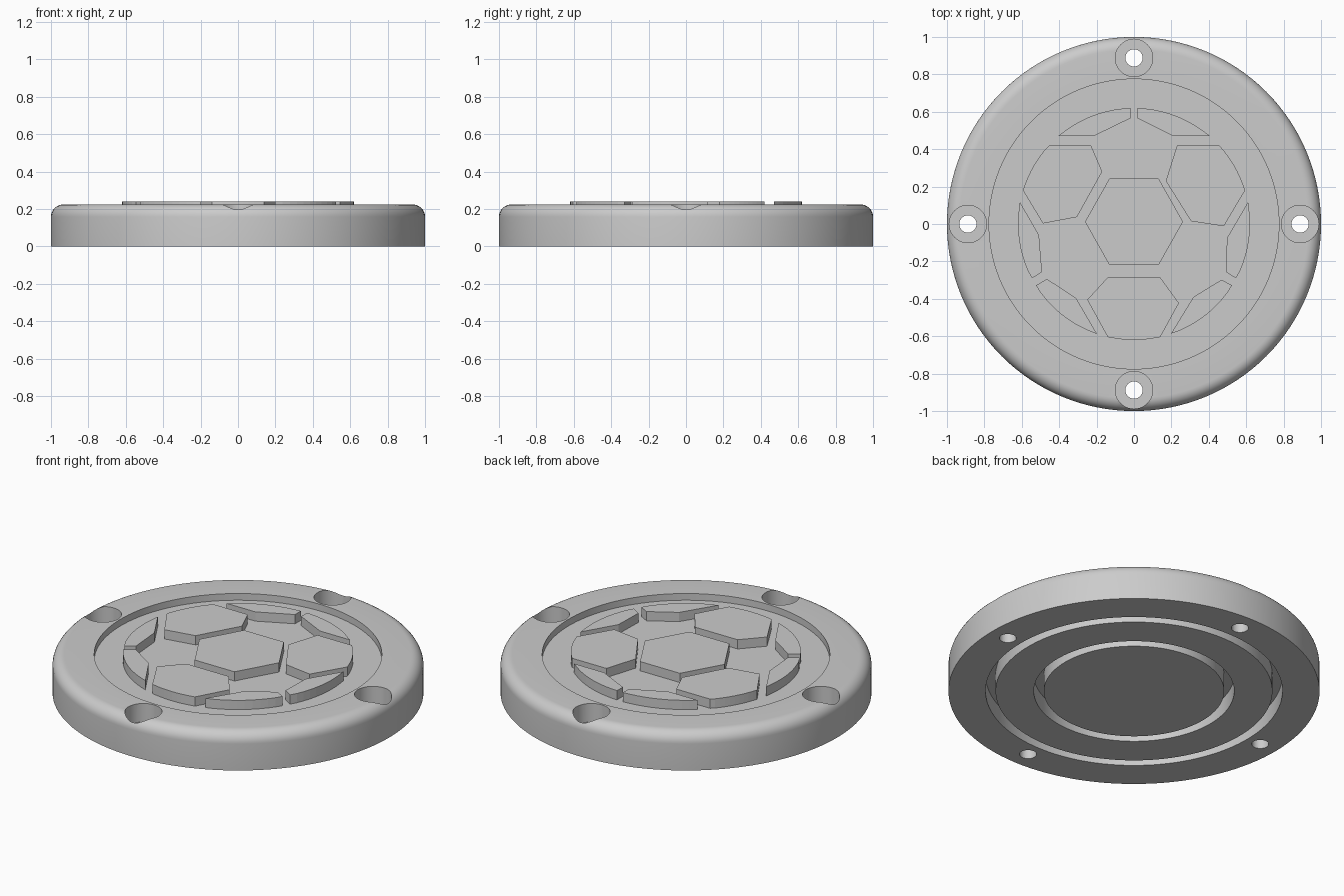
import bpy, bmesh, math
from mathutils import Matrix, Vector

if "Cube" in bpy.data.objects:
    bpy.data.objects.remove(bpy.data.objects["Cube"])

grey = bpy.data.materials.new("light_grey")
grey.diffuse_color = (0.6, 0.6, 0.6, 1)
grey.use_nodes = True
grey.node_tree.nodes["Principled BSDF"].inputs["Base Color"].default_value = grey.diffuse_color


def make_object(name, bm):
    bmesh.ops.recalc_face_normals(bm, faces=bm.faces)
    mesh = bpy.data.meshes.new(name)
    bm.to_mesh(mesh)
    bm.free()
    mesh.materials.append(grey)
    obj = bpy.data.objects.new(name, mesh)
    bpy.context.collection.objects.link(obj)
    return obj


def lathe(bm, profile, steps, offset=(0, 0, 0)):
    """Spin an (r, z) profile, starting and ending on the axis, into a solid."""
    verts = [bm.verts.new((r, 0, z)) for r, z in profile]
    edges = [bm.edges.new(p) for p in zip(verts, verts[1:])]
    before = set(bm.verts) - set(verts)
    bmesh.ops.spin(bm, geom=verts + edges, cent=(0, 0, 0), axis=(0, 0, 1),
                   angle=math.tau, steps=steps, use_duplicate=False)
    new = [v for v in bm.verts if v not in before]
    bmesh.ops.remove_doubles(bm, verts=new, dist=1e-5)
    new = [v for v in bm.verts if v not in before]
    bmesh.ops.translate(bm, verts=new, vec=Vector(offset))


# Round base: two grooves below, rounded top rim, shallow recess above
TOP, FLOOR, FILLET = 0.225, 0.185, 0.067
profile = [(0, 0)]
for inner, outer in ((0.486, 0.54), (0.746, 0.80)):
    profile += [(inner, 0), (inner, 0.1), (outer, 0.1), (outer, 0)]
profile.append((1, 0))
for i in range(9):
    a = math.pi / 2 * i / 8
    profile.append((1 - FILLET + FILLET * math.cos(a), TOP - FILLET + FILLET * math.sin(a)))
profile += [(0.775, TOP), (0.775, FLOOR), (0, FLOOR)]
bm = bmesh.new()
lathe(bm, profile, 128)
base = make_object("round_base", bm)

# Four counterbored screw holes
bm = bmesh.new()
for k in range(4):
    a = k * math.pi / 2
    lathe(bm, [(0, -0.1), (0.046, -0.1), (0.046, 0.115), (0.1, 0.115), (0.1, 0.4), (0, 0.4)],
          40, (0.888 * math.cos(a), 0.888 * math.sin(a), 0))
cutter = make_object("screw_hole_cutter", bm)
cutter.hide_render = True
mod = base.modifiers.new("screw_holes", 'BOOLEAN')
mod.operation, mod.solver, mod.object = 'DIFFERENCE', 'EXACT', cutter
bpy.context.view_layer.objects.active = base
base.select_set(True)
bpy.ops.object.modifier_apply(modifier=mod.name)
bpy.data.objects.remove(cutter)
bpy.ops.object.shade_smooth_by_angle(angle=math.radians(30))

# Raised ball panels; neighbouring points on the ball outline are joined by an arc
BALL = 0.62


def panel(name, points):
    outline = []
    for (x0, y0), (x1, y1) in zip(points, points[1:] + points[:1]):
        outline.append((x0, y0))
        if min(math.hypot(x0, y0), math.hypot(x1, y1)) > 0.6:
            a0 = math.atan2(y0, x0)
            d = (math.atan2(y1, x1) - a0 + math.pi) % math.tau - math.pi
            if abs(d) > 0.1:
                for i in range(1, 10):
                    a = a0 + d * i / 10
                    outline.append((BALL * math.cos(a), BALL * math.sin(a)))
    bm = bmesh.new()
    face = bm.faces.new([bm.verts.new((x, y, FLOOR - 0.005)) for x, y in outline])
    ext = bmesh.ops.extrude_face_region(bm, geom=[face], use_keep_orig=True)
    top = [v for v in ext["geom"] if isinstance(v, bmesh.types.BMVert)]
    bmesh.ops.translate(bm, verts=top, vec=(0, 0, 0.24 - FLOOR + 0.005))
    make_object(name, bm)


panel("centre_panel", [(0.262 * math.cos(k * math.pi / 3),
                        0.012 + 0.268 * math.sin(k * math.pi / 3)) for k in range(6)])
panel("lower_panel", [(-.14, -.285), (.14, -.285), (.24, -.423), (.14, -.605),
                      (-.14, -.605), (-.25, -.405)])
panel("upper_left_panel", [(-.452, .42), (-.23, .42), (-.17, .28), (-.305, .037),
                           (-.487, .003), (-.594, .18)])
panel("upper_right_panel", [(.23, .42), (.455, .42), (.594, .18), (.48, -.012),
                            (.305, .015), (.17, .23)])
panel("top_left_sliver", [(-.02, .62), (-.02, .565), (-.215, .47), (-.405, .47)])
panel("top_right_sliver", [(.02, .62), (.02, .565), (.21, .47), (.407, .47)])
panel("left_sliver", [(-.61, .118), (-.508, -.06), (-.492, -.257), (-.545, -.29)])
panel("right_sliver", [(.61, .118), (.497, -.075), (.492, -.257), (.545, -.29)])
panel("lower_left_sliver", [(-.524, -.328), (-.465, -.294), (-.31, -.396), (-.198, -.588)])
panel("lower_right_sliver", [(.524, -.328), (.468, -.298), (.318, -.39), (.198, -.586)])
